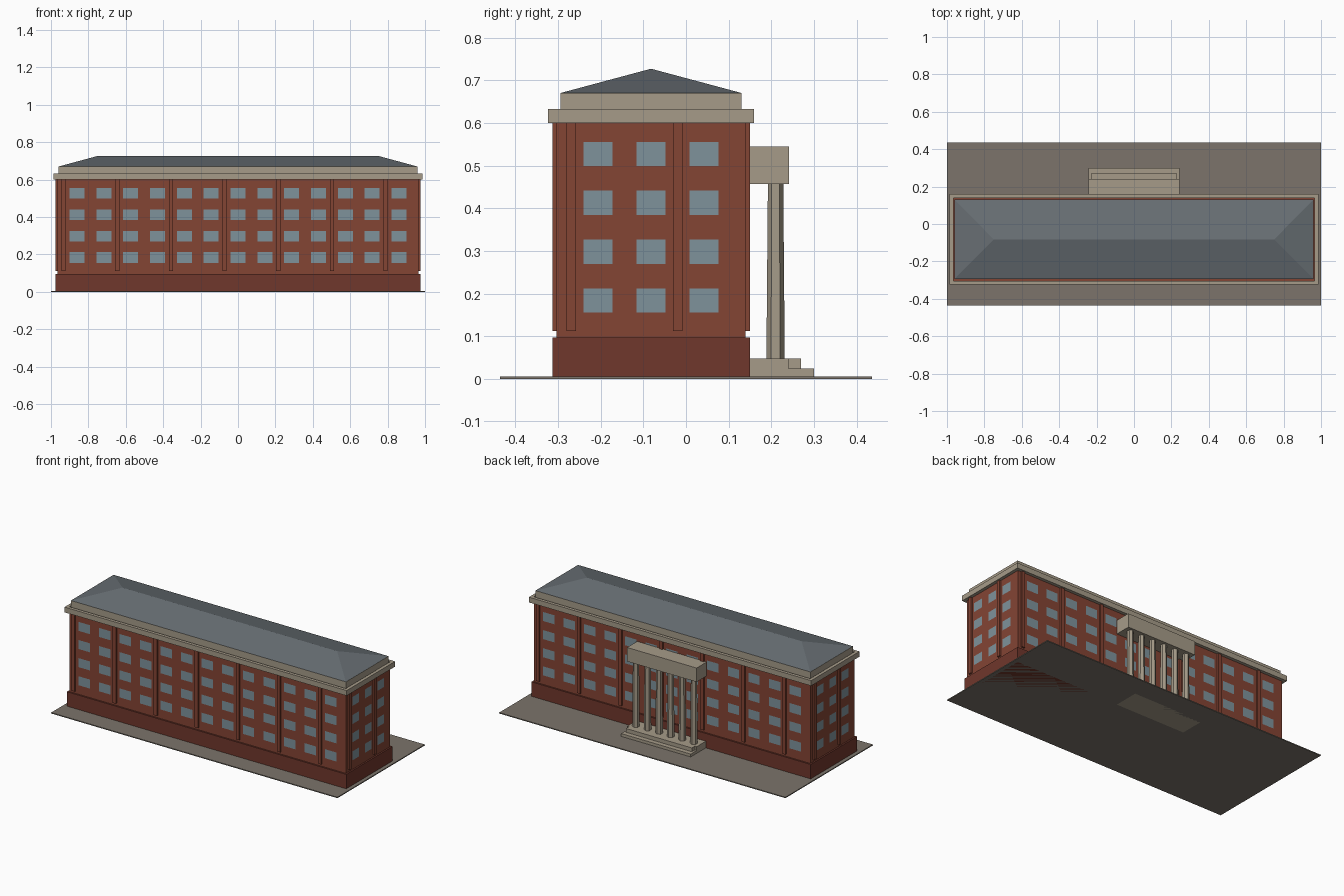
import bpy, bmesh
from mathutils import Matrix, Vector
from math import pi

if "Cube" in bpy.data.objects:
    bpy.data.objects.remove(bpy.data.objects["Cube"])

CY = -0.082                  # building centre in y
HX, HY = 0.966, 0.2215       # wall half sizes


def material(name, rgb):
    m = bpy.data.materials.new(name)
    m.diffuse_color = (*rgb, 1)
    m.use_nodes = True
    m.node_tree.nodes["Principled BSDF"].inputs["Base Color"].default_value = m.diffuse_color
    return m


BRICK = material("brick", (0.23, 0.058, 0.034))
DARK = material("dark_brick", (0.16, 0.038, 0.025))
STONE = material("stone", (0.38, 0.33, 0.25))
GLASS = material("glass", (0.21, 0.29, 0.33))
SLATE = material("slate", (0.135, 0.155, 0.17))
PAVING = material("paving", (0.2, 0.175, 0.145))


def finish(bm, name, mat):
    me = bpy.data.meshes.new(name)
    bm.to_mesh(me)
    bm.free()
    me.materials.append(mat)
    ob = bpy.data.objects.new(name, me)
    bpy.context.collection.objects.link(ob)
    return ob


def add_box(bm, lo, hi, frame=Matrix()):
    lo, hi = Vector(lo), Vector(hi)
    mat = frame @ Matrix.Translation((lo + hi) / 2) @ Matrix.Diagonal((*(hi - lo), 1))
    return bmesh.ops.create_cube(bm, size=1, matrix=mat)["verts"]


def box(name, mat, lo, hi):
    bm = bmesh.new()
    add_box(bm, lo, hi)
    return finish(bm, name, mat)


def block(name, mat, hx, hy, z0, z1):
    return box(name, mat, (-hx, CY - hy, z0), (hx, CY + hy, z1))


# Ground slab and main masses
box("paving_slab", PAVING, (-1, -0.436, 0), (1, 0.436, 0.006))
block("plinth", DARK, HX + 0.01, HY + 0.01, 0, 0.097)
block("brick_walls", BRICK, HX, HY, 0.097, 0.6)
block("parapet", STONE, HX - 0.005, HY - 0.009, 0.6, 0.67)

# Cornice ring around the wall head
bm = bmesh.new()
ox, oy = HX + 0.02, HY + 0.02
for s in (-1, 1):
    ya, yb = sorted((CY + s * HY, CY + s * oy))
    xa, xb = sorted((s * HX, s * ox))
    add_box(bm, (-ox, ya, 0.6), (ox, yb, 0.633))
    add_box(bm, (xa, CY - HY, 0.6), (xb, CY + HY, 0.633))
finish(bm, "cornice", STONE)

# Hipped roof
bm = bmesh.new()
rx, ry = HX - 0.006, HY - 0.009
eave = [bm.verts.new((x * rx, CY + y * ry, 0.67))
        for x, y in ((-1, -1), (1, -1), (1, 1), (-1, 1))]
left, right = [bm.verts.new((x, CY, 0.727)) for x in (-0.75, 0.75)]
a, b, c, d = eave
for f in ((a, b, right, left), (b, c, right), (c, d, left, right), (d, a, left), (d, c, b, a)):
    bm.faces.new(f)
finish(bm, "hipped_roof", SLATE)

# Windows and pilasters, the same facade turned round the four sides
win, pil = bmesh.new(), bmesh.new()
for turn in range(4):
    depth, n, step, w = ((HY, 13, 0.1435, 0.08), (HX, 3, 0.1245, 0.068))[turn % 2]
    frame = Matrix.Translation((0, CY, 0)) @ Matrix.Rotation(turn * pi / 2, 4, 'Z')
    start = -n * step / 2
    for i in range(n):
        u = start + (i + 0.5) * step
        for row in range(4):
            z = 0.1835 + row * 0.1145
            quad = [frame @ Vector((u + p * w / 2, -depth - 0.0015, z + q * 0.0285))
                    for p, q in ((-1, -1), (1, -1), (1, 1), (-1, 1))]
            win.faces.new([win.verts.new(v) for v in quad])
        if i % 2 == 0:
            u -= step / 2
            add_box(pil, (u - 0.011, -depth - 0.01, 0.112),
                    (u + 0.011, -depth, 0.6), frame)
finish(win, "windows", GLASS)
finish(pil, "pilasters", BRICK)

# Rear portico: podium, steps, tapered six-sided columns, entablature
box("portico_podium", STONE, (-0.243, 0.14, 0), (0.243, 0.24, 0.048))
box("upper_step", STONE, (-0.23, 0.24, 0), (0.23, 0.27, 0.048))
box("lower_step", STONE, (-0.243, 0.24, 0), (0.243, 0.30, 0.024))
box("entablature", STONE, (-0.243, 0.14, 0.457), (0.243, 0.241, 0.545))
bm = bmesh.new()
for i in range(6):
    bmesh.ops.create_cone(bm, cap_ends=True, segments=6, radius1=0.0215, radius2=0.018,
                          depth=0.409,
                          matrix=Matrix.Translation(((i - 2.5) * 0.081, 0.21, 0.2525)))
finish(bm, "portico_columns", STONE)
